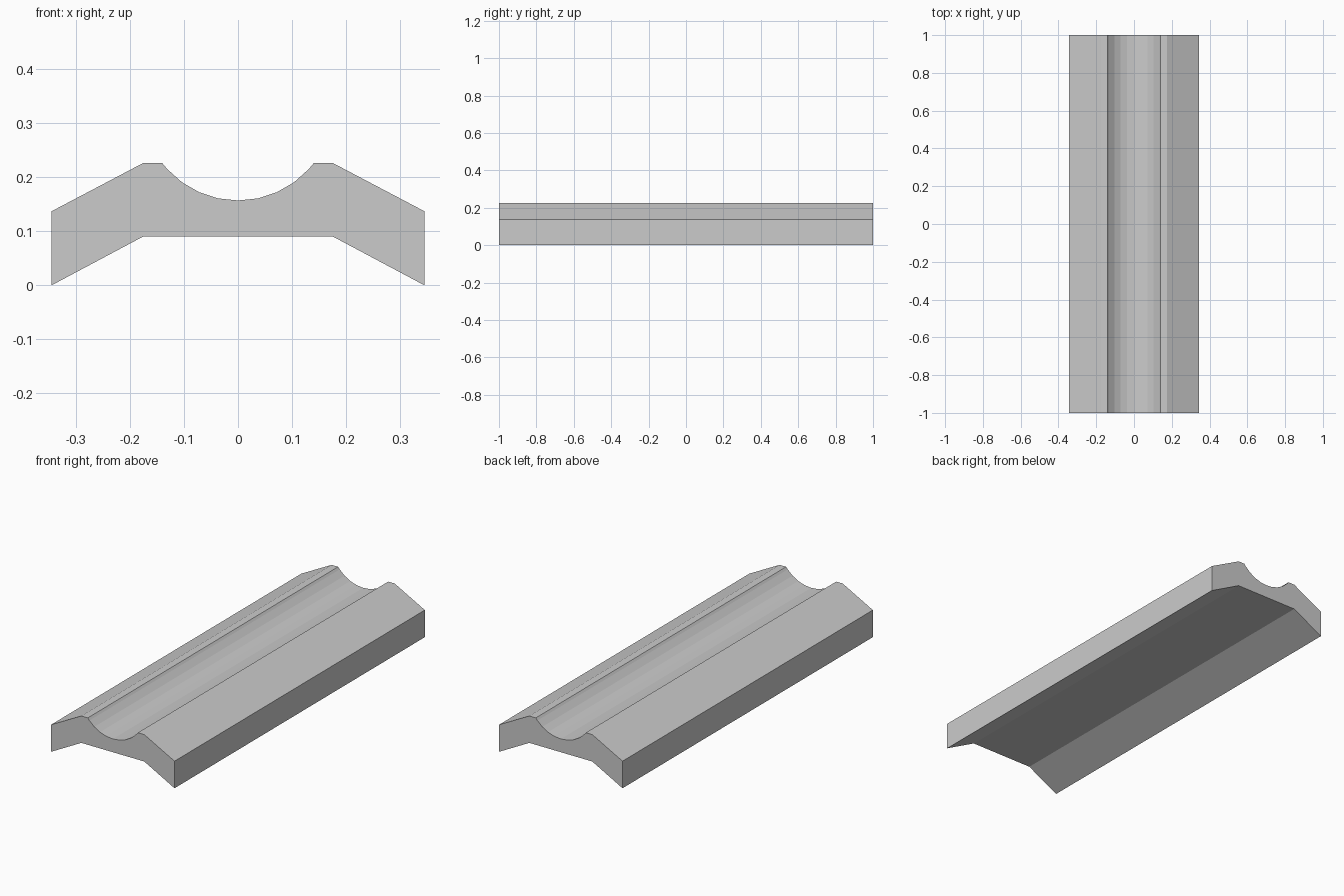
import bpy
import bmesh
from math import sin, cos, asin, radians

cube = bpy.data.objects.get("Cube")
if cube:
    bpy.data.objects.remove(cube)

LENGTH = 2.0
RIM_X, RIM_Z = 0.14, 0.226        # inner lip of the groove
GROOVE_Z, RADIUS = 0.157, 0.1765  # groove bottom and radius

# Plain grey material
grey = bpy.data.materials.new("light_grey")
grey.use_nodes = True
colour = (0.6, 0.6, 0.6, 1.0)
grey.diffuse_color = colour
grey.node_tree.nodes["Principled BSDF"].inputs["Base Color"].default_value = colour

# Right half of the cross-section: groove arc, lip, sloped shoulder, foot, underside
angles = [radians(a) for a in (12, 24, 36, 48)] + [asin(RIM_X / RADIUS)]
half = [(RADIUS * sin(a), GROOVE_Z + RADIUS * (1 - cos(a))) for a in angles[:-1]]
half += [(RIM_X, RIM_Z), (0.176, RIM_Z), (0.345, 0.137), (0.345, 0), (0.176, 0.09)]
profile = [(0, GROOVE_Z)] + half + [(-x, z) for x, z in reversed(half)]

# Extrude the cross-section along the length
bm = bmesh.new()
end = bm.faces.new([bm.verts.new((x, -LENGTH / 2, z)) for x, z in profile])
extruded = bmesh.ops.extrude_face_region(bm, geom=[end], use_keep_orig=True)
far = [v for v in extruded["geom"] if isinstance(v, bmesh.types.BMVert)]
bmesh.ops.translate(bm, vec=(0, LENGTH, 0), verts=far)
bmesh.ops.recalc_face_normals(bm, faces=bm.faces)

mesh = bpy.data.meshes.new("grooved_rail")
bm.to_mesh(mesh)
bm.free()
mesh.materials.append(grey)
rail = bpy.data.objects.new("grooved_rail", mesh)
bpy.context.collection.objects.link(rail)
